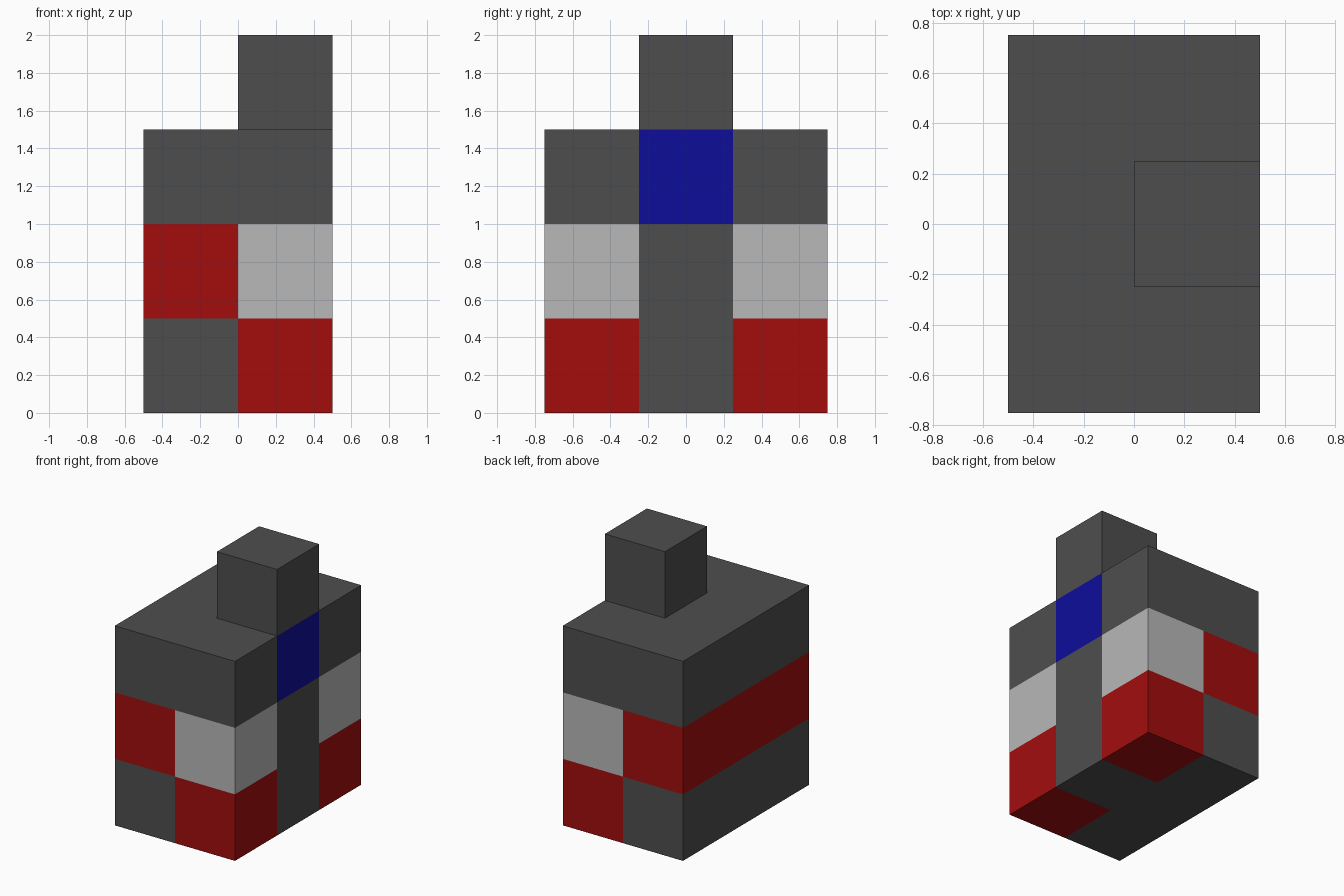
import bpy, bmesh
from mathutils import Vector, Matrix

if "Cube" in bpy.data.objects:
    bpy.data.objects.remove(bpy.data.objects["Cube"])


def material(name, rgb):
    m = bpy.data.materials.new(name)
    m.diffuse_color = (*rgb, 1.0)
    m.use_nodes = True
    m.node_tree.nodes["Principled BSDF"].inputs["Base Color"].default_value = m.diffuse_color
    return m


MATS = [
    material("dark grey", (0.076, 0.076, 0.076)),
    material("light grey", (0.479, 0.479, 0.479)),
    material("red", (0.366, 0.0043, 0.0043)),
    material("blue", (0.0043, 0.0043, 0.328)),
]
DARK, LIGHT, RED, BLUE = range(4)


def box(name, lo, hi, cuts=(), drop=None, colour=None):
    """Box from lo to hi, cut along (axis, position) planes, coloured by a face rule."""
    lo, hi = Vector(lo), Vector(hi)
    bm = bmesh.new()
    place = Matrix.Translation((lo + hi) / 2) @ Matrix.Diagonal((*(hi - lo), 1))
    bmesh.ops.create_cube(bm, size=1, matrix=place)
    for axis, pos in cuts:
        no = Vector((0, 0, 0))
        no[axis] = 1
        bmesh.ops.bisect_plane(bm, geom=bm.verts[:] + bm.edges[:] + bm.faces[:],
                               plane_co=no * pos, plane_no=no)
    bm.normal_update()
    if drop:
        hidden = [f for f in bm.faces if drop(f.calc_center_median(), f.normal)]
        bmesh.ops.delete(bm, geom=hidden, context='FACES')
    if colour:
        for f in bm.faces:
            f.material_index = colour(f.calc_center_median(), f.normal)
    me = bpy.data.meshes.new(name)
    bm.to_mesh(me)
    bm.free()
    for m in MATS:
        me.materials.append(m)
    ob = bpy.data.objects.new(name, me)
    bpy.context.collection.objects.link(ob)
    return ob


def body_colour(c, n):
    # top layer: dark, with a blue panel in the middle of the right side
    if c.z > 1:
        return BLUE if n.x > 0.5 and abs(c.y) < 0.25 else DARK
    right_corner = c.x > 0 and abs(c.y) > 0.25
    # middle layer: red left half, light right corners
    if c.z > 0.5:
        return LIGHT if right_corner else RED if c.x < 0 else DARK
    # bottom layer: red right corners
    return RED if right_corner else DARK


# body, cut into half-unit cells and open under the head
box("body", (-0.5, -0.75, 0), (0.5, 0.75, 1.5),
    cuts=[(0, 0), (1, -0.25), (1, 0.25), (2, 0.5), (2, 1)],
    drop=lambda c, n: n.z > 0.5 and c.x > 0 and abs(c.y) < 0.25,
    colour=body_colour)

# head block, without its hidden underside
box("head", (0, -0.25, 1.5), (0.5, 0.25, 2), drop=lambda c, n: n.z < -0.5)
